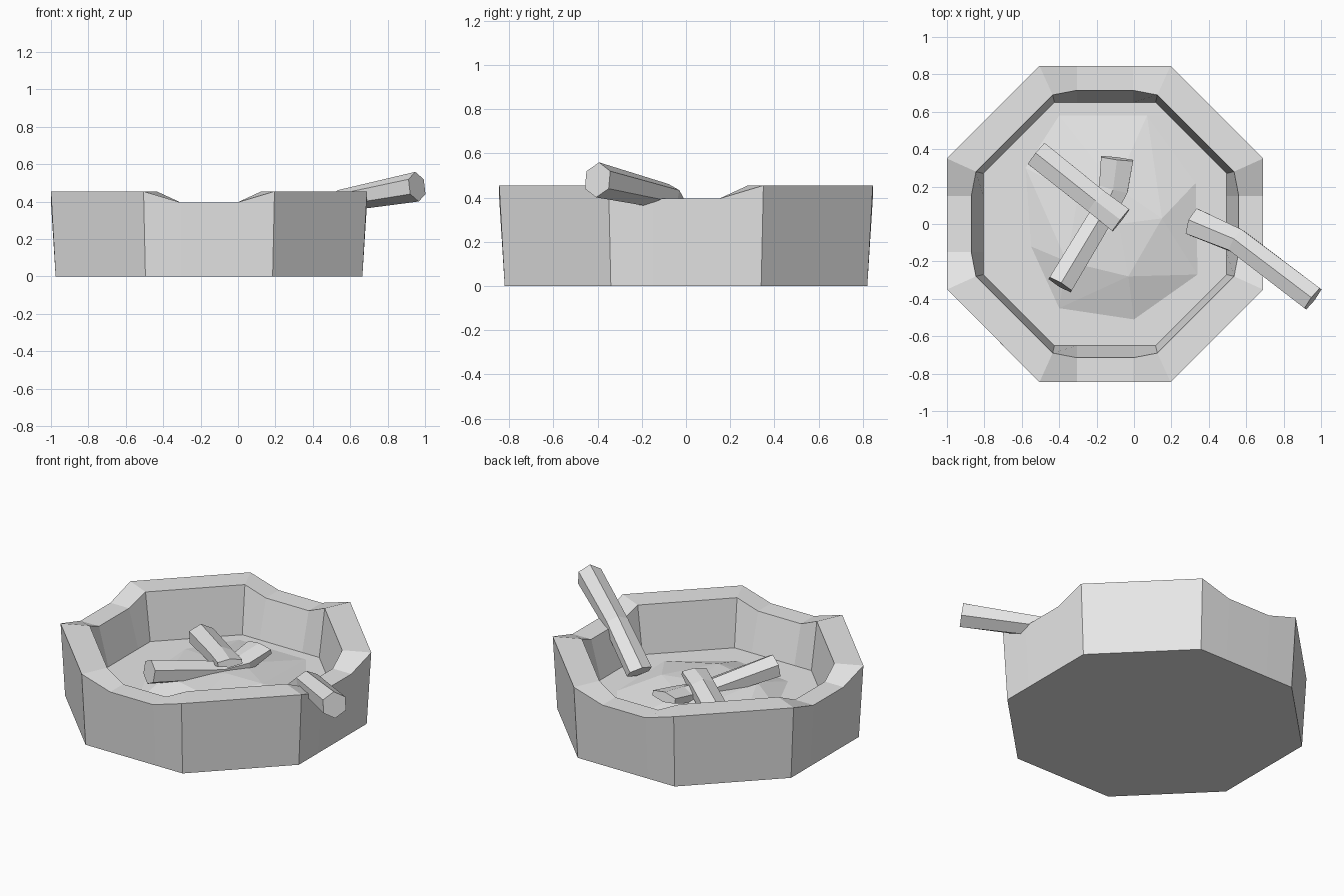
import bpy, bmesh
from math import cos, sin, pi
from mathutils import Vector, Matrix

if "Cube" in bpy.data.objects:
    bpy.data.objects.remove(bpy.data.objects["Cube"], do_unlink=True)

grey = bpy.data.materials.new("plain grey")
grey.use_nodes = True
grey.diffuse_color = (0.8, 0.8, 0.8, 1)
grey.node_tree.nodes["Principled BSDF"].inputs["Base Color"].default_value = (0.8, 0.8, 0.8, 1)

CENTRE_X = -0.155
FLOOR = 0.155


def finish(name, bm):
    bmesh.ops.recalc_face_normals(bm, faces=bm.faces)
    mesh = bpy.data.meshes.new(name)
    bm.to_mesh(mesh)
    bm.free()
    mesh.materials.append(grey)
    obj = bpy.data.objects.new(name, mesh)
    bpy.context.collection.objects.link(obj)
    return obj


def bridge(bm, rings):
    for a, b in zip(rings, rings[1:]):
        n = len(a)
        for i in range(n):
            j = (i + 1) % n
            bm.faces.new((a[i], a[j], b[j], b[i]))


# Octagonal dish: each ring repeats one side four times, with a notch in its middle
def dish_ring(bm, half, corner, z, notch_half, notch_z):
    ring = []
    for k in range(4):
        turn = Matrix.Rotation(k * pi / 2, 3, 'Z')
        for x, y, h in ((-corner, half, z), (-0.15, notch_half, notch_z),
                        (0.15, notch_half, notch_z), (corner, half, z)):
            # walk every side counter-clockwise
            p = turn @ Vector((-x, -y * -1, h))
            ring.append(bm.verts.new((p.x + CENTRE_X, p.y, p.z)))
    return ring


bm = bmesh.new()
rings = [
    dish_ring(bm, 0.82, 0.34, 0, 0.82, 0),
    dish_ring(bm, 0.845, 0.35, 0.455, 0.845, 0.395),
    dish_ring(bm, 0.69, 0.28, 0.455, 0.715, 0.395),
    dish_ring(bm, 0.65, 0.27, FLOOR, 0.65, FLOOR),
]
bridge(bm, rings)
bm.faces.new(rings[0])
bm.faces.new(rings[-1])
finish("dish", bm)

# Low heap of ash as a faceted hull
bm = bmesh.new()
edge = [(-0.4, 0.58), (0.07, 0.58), (0.33, 0.22), (0.34, -0.27),
        (0, -0.51), (-0.4, -0.45), (-0.55, -0.12), (-0.58, 0.3)]
crown = [(-0.1, 0.2), (0.15, 0.03), (-0.03, -0.28), (-0.36, -0.2), (-0.3, 0.15)]
for x, y in edge:
    bm.verts.new((x, y, FLOOR + 0.002))
for x, y in crown:
    bm.verts.new((x, y, 0.235))
bm.verts.new((-0.08, 0, 0.25))
bmesh.ops.convex_hull(bm, input=bm.verts)
finish("ash_heap", bm)


# Six-sided stubs swept along a bent path: each stop is (position, width, height)
def stub(name, stops):
    bm = bmesh.new()
    points = [Vector(s[0]) for s in stops]
    rings = []
    for i, (_, wide, tall) in enumerate(stops):
        along = (points[min(i + 1, len(points) - 1)] - points[max(i - 1, 0)]).normalized()
        side = along.cross(Vector((0, 0, 1))).normalized()
        up = side.cross(along)
        rings.append([bm.verts.new(points[i] + side * wide * cos(a) + up * tall * sin(a))
                      for a in (pi / 2 + k * pi / 3 for k in range(6))])
    bridge(bm, rings)
    bm.faces.new(rings[0])
    bm.faces.new(rings[-1])
    return finish(name, bm)


stub("resting_cigarette", [
    ((0.32, 0.01, 0.2), 0.085, 0.05),
    ((0.55, -0.09, 0.405), 0.075, 0.06),
    ((0.957, -0.4, 0.48), 0.078, 0.08),
])
stub("upper_butt", [
    ((-0.52, 0.375, 0.23), 0.083, 0.07),
    ((-0.2, 0.12, 0.28), 0.08, 0.06),
    ((-0.07, 0.02, 0.31), 0.085, 0.025),
])
stub("lower_butt", [
    ((-0.395, -0.325, 0.3), 0.08, 0.075),
    ((-0.17, 0.05, 0.23), 0.075, 0.055),
    ((-0.11, 0.19, 0.24), 0.09, 0.05),
    ((-0.09, 0.35, 0.28), 0.1, 0.03),
])
